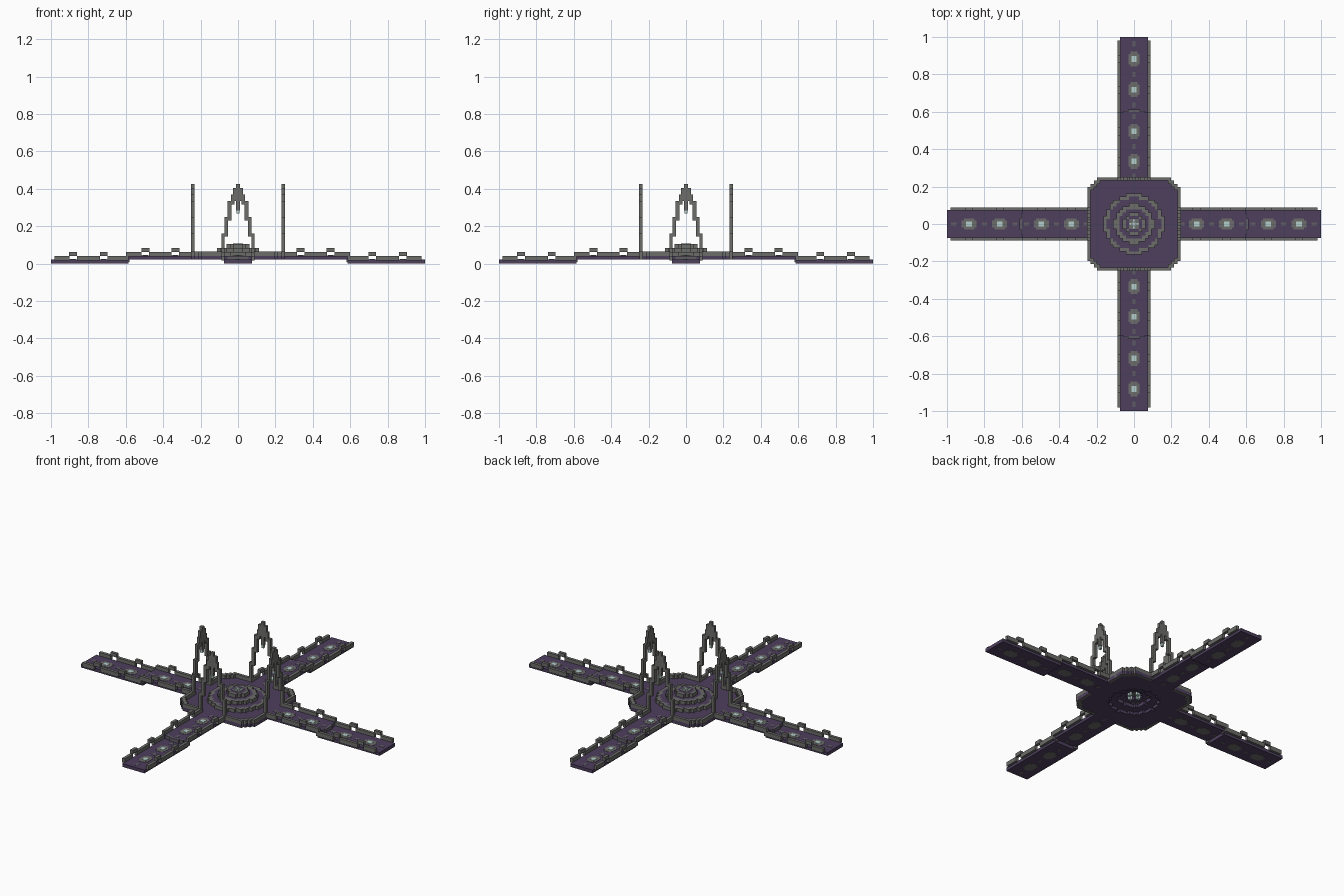
import bpy, bmesh, math
from mathutils import Matrix, Vector

cube = bpy.data.objects.get("Cube")
if cube:
    bpy.data.objects.remove(cube, do_unlink=True)


def material(name, rgb):
    m = bpy.data.materials.new(name)
    m.use_nodes = True
    m.diffuse_color = (*rgb, 1)
    m.node_tree.nodes["Principled BSDF"].inputs["Base Color"].default_value = (*rgb, 1)
    return m


PURPLE = material("purple tile", (0.075, 0.05, 0.11))
STONE = material("grey stone", (0.15, 0.15, 0.145))
INLAY = material("dull inlay", (0.12, 0.11, 0.13))
LAMP = material("pale lamp", (0.45, 0.62, 0.6))

U = 0.0172  # block size


def box(bm, x, y, z):
    """Add a box from three (low, high) ranges."""
    size = [r[1] - r[0] for r in (x, y, z)]
    mid = Vector([(r[0] + r[1]) / 2 for r in (x, y, z)])
    bmesh.ops.create_cube(bm, size=1, matrix=Matrix.Translation(mid) @ Matrix.Diagonal((*size, 1)))


def part(name, mat, boxes, turns=4):
    """Make an object from boxes, repeated around the centre."""
    bm = bmesh.new()
    for b in boxes:
        box(bm, *b)
    base = bm.verts[:] + bm.edges[:] + bm.faces[:]
    for i in range(1, turns):
        copy = bmesh.ops.duplicate(bm, geom=base)["geom"]
        verts = [v for v in copy if isinstance(v, bmesh.types.BMVert)]
        bmesh.ops.rotate(bm, verts=verts, matrix=Matrix.Rotation(i * math.pi / 2, 3, 'Z'))
    me = bpy.data.meshes.new(name)
    bm.to_mesh(me)
    bm.free()
    me.materials.append(mat)
    ob = bpy.data.objects.new(name, me)
    bpy.context.collection.objects.link(ob)
    return ob


def blocks(test, z):
    """Rows of grid blocks wherever test(i, j) holds."""
    out = []
    for j in range(-14, 15):
        start = None
        for i in range(-15, 17):
            inside = abs(i) < 15 and test(i, j)
            if inside and start is None:
                start = i
            elif not inside and start is not None:
                out.append((((start - .5) * U, (i - .5) * U), ((j - .5) * U, (j + .5) * U), z))
                start = None
    return out


def both(x, lo, hi, z):
    """A box on each side of the arm's centre line."""
    return [(x, (lo, hi), z), (x, (-hi, -lo), z)]


# Arms: a high inner stretch and a low outer stretch
sections = [("inner", 0.235, 0.6, 0.6, 0.021, (0.335, 0.495)),
            ("outer", 0.585, 1.0, 0.98, 0.0, (0.718, 0.882))]
for name, start, end, rail_end, z, lamps in sections:
    part(name + "_arm_floor", PURPLE, [((start, end), (-0.074, 0.074), (z + 0.001, z + 0.021))])
    rails, bridges, ovals, lights, dots = [], [], [], [], []
    cuts = [start] + [c + s for c in lamps for s in (-0.02, 0.02)] + [rail_end]
    for a, b in zip(cuts[::2], cuts[1::2]):
        rails += both((a, b), 0.071, 0.089, (z + 0.016, z + 0.042))
    for c in lamps:
        bridges += both((c - 0.021, c + 0.021), 0.071, 0.089, (z + 0.042, z + 0.063))
        for lx, ly in ((0.04, 0.018), (0.028, 0.03)):
            ovals.append(((c - lx, c + lx), (-ly, ly), (z, z + 0.0225)))
        lights.append(((c - 0.015, c + 0.015), (-0.013, 0.013), (z + 0.012, z + 0.024)))
    gap = lamps[1] - lamps[0]
    for k in (-0.5, 0.5, 1.5):
        c = lamps[0] + gap * k
        dots.append(((c - 0.014, c + 0.014), (-0.009, 0.009), (z, z + 0.022)))
    part(name + "_rails", STONE, rails)
    part(name + "_rail_bridges", STONE, bridges)
    part(name + "_lamp_surrounds", STONE, ovals)
    part(name + "_lamps", LAMP, lights)
    part(name + "_floor_dots", INLAY, dots)

# Curved threshold between the two stretches
threshold = [((0.598, 0.612), (-0.03, 0.03), (0.01, 0.042))]
threshold += both((0.59, 0.604), 0.03, 0.055, (0.01, 0.042))
threshold += both((0.58, 0.6), 0.055, 0.072, (0.01, 0.042))
part("threshold", INLAY, threshold)


# Hub: rounded square floor with a stone rim
def hub(i, j, inset=0):
    a, b = abs(i), abs(j)
    return max(a, b) <= 14 - inset and a + b <= 25 - inset * 2 and math.hypot(a, b) < 18.2 - inset * 1.5


def rim(i, j):
    return hub(i, j) and not hub(i, j, 1) and min(abs(i), abs(j)) > 4


part("hub_floor", PURPLE, blocks(lambda i, j: hub(i, j) and math.hypot(i, j) > 8, (0.022, 0.042)), 1)
part("hub_rim", STONE, blocks(rim, (0.021, 0.064)), 1)

# Hollow stepped dome, each step edged in stone
steps = [(9.4, 5.0, 0.042), (6.2, 2.4, 0.063), (3.6, -1, 0.084)]
for n, (outer, inner, z) in enumerate(steps):
    top = (z - 0.002, z + 0.021)
    edge = outer - 1.3
    part(f"dome_step_edge_{n + 1}", STONE,
         blocks(lambda i, j: edge < math.hypot(i, j) <= outer, top), 1)
    part(f"dome_step_top_{n + 1}", PURPLE,
         blocks(lambda i, j: inner < math.hypot(i, j) <= edge, top), 1)

# Centre light, star shaped on top, with four lights beneath
part("centre_surround", STONE, blocks(lambda i, j: math.hypot(i, j) < 1.5, (0.08, 0.1065)), 1)
part("centre_star", LAMP, [((-0.007, 0.007), (-0.007, 0.007), (0.1, 0.109)),
                           ((0.013, 0.024), (-0.005, 0.005), (0.1, 0.109))])
part("lower_lights", LAMP, [((0.022, 0.04), (-0.009, 0.009), (0.05, 0.084))])

# Pointed arches across the root of each arm
T = (0.232, 0.25)
arch = []
for lo, hi, z0, z1 in [(0.071, 0.089, 0.03, 0.16), (0.053, 0.073, 0.145, 0.25),
                       (0.035, 0.055, 0.23, 0.335), (0.018, 0.037, 0.315, 0.37)]:
    arch += both(T, lo, hi, (z0, z1))
arch += [(T, (-0.027, 0.027), (0.335, 0.405)), (T, (-0.01, 0.01), (0.4, 0.425)),
         (T, (-0.01, 0.01), (0.285, 0.34))]
part("arches", STONE, arch)
part("arch_lanterns", LAMP, [((0.234, 0.248), (-0.007, 0.007), (0.267, 0.287))])
